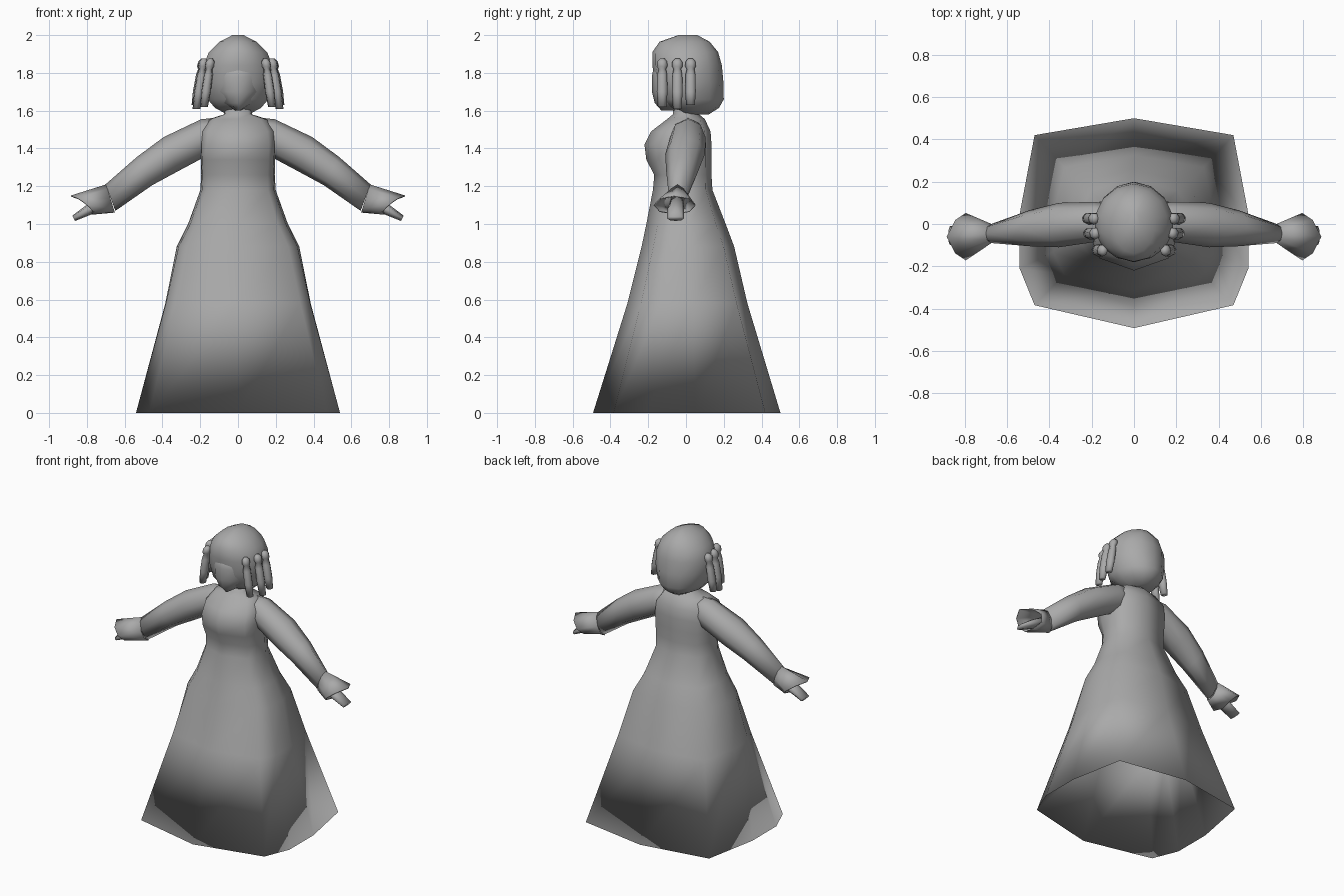
import bpy, bmesh, math
from mathutils import Vector

old = bpy.data.objects.get("Cube")
if old:
    bpy.data.objects.remove(old, do_unlink=True)

# One plain colour
clay = bpy.data.materials.new("plain_grey")
clay.use_nodes = True
grey = (0.4, 0.4, 0.4, 1)
clay.diffuse_color = grey
clay.node_tree.nodes["Principled BSDF"].inputs["Base Color"].default_value = grey


def loft(name, rings, capped=True, mirror=False, thick=0):
    """Skin a list of equal-length point rings."""
    bm = bmesh.new()
    rows = [[bm.verts.new(p) for p in ring] for ring in rings]
    n = len(rows[0])
    for a, b in zip(rows, rows[1:]):
        for i in range(n):
            j = (i + 1) % n
            bm.faces.new((a[i], a[j], b[j], b[i]))
    if capped:
        bm.faces.new(rows[0])
        bm.faces.new(rows[-1])
    bmesh.ops.recalc_face_normals(bm, faces=bm.faces)
    for f in bm.faces:
        f.smooth = True
    mesh = bpy.data.meshes.new(name)
    bm.to_mesh(mesh)
    bm.free()
    mesh.materials.append(clay)
    ob = bpy.data.objects.new(name, mesh)
    bpy.context.collection.objects.link(ob)
    if thick:
        mod = ob.modifiers.new("thickness", "SOLIDIFY")
        mod.thickness = thick
    if mirror:
        ob.modifiers.new("mirror", "MIRROR")


def oval(z, w, front, back, n=14):
    """Level oval with separate front and back depth."""
    pts = []
    for i in range(n):
        a = math.tau * i / n
        s, c = math.sin(a), math.cos(a)
        pts.append((w * s, -c * (front if c > 0 else back), z))
    return pts


def tube_ring(x, y, z, ry, rn, tilt, sag=0, n=8):
    """Oval across a limb; tilt leans its upper end outward, sag pulls in the sides."""
    up = Vector((math.sin(tilt), 0, math.cos(tilt)))
    pts = []
    for i in range(n):
        a = math.tau * i / n
        p = Vector((x, y, z)) + up * rn * math.cos(a)
        p += Vector((-sag * abs(math.sin(a)), ry * math.sin(a), 0))
        pts.append(p)
    return pts


# Dress: angular hem blending to a rounder bodice, hollow under the skirt
half = [(0, -1), (.87, -.78), (1, -.43), (1, .1), (.87, .84), (0, 1)]
outline = half + [(-x, y) for x, y in half[-2:0:-1]]


def dress_ring(z, w, front, back, roundness):
    pts = []
    for x, y in outline:
        length = math.hypot(x, y)
        k = 1 + (1 / length - 1) * roundness
        pts.append((x * k * w, y * k * (front if y < 0 else back), z))
    return pts


loft("dress", [dress_ring(*r) for r in [
    (.88, .30, .21, .23, .4),
    (.58, .36, .285, .3, .1),
    (0, .54, .492, .5, 0),
    (.58, .385, .31, .325, .1),
    (.88, .325, .235, .255, .4),
    (1.0, .265, .21, .21, .6),
    (1.18, .2, .175, .14, .6),
    (1.26, .195, .168, .135, .5),
    (1.34, .197, .21, .135, .4),
    (1.42, .2, .22, .135, .4),
    (1.49, .195, .185, .13, .5),
    (1.555, .155, .1, .1, .8),
    (1.58, .075, .07, .07, 1),
    (1.66, .06, .06, .06, 1)]])

# Sleeves with flared open cuffs
loft("sleeve", [tube_ring(*r) for r in [
    (.05, .01, 1.48, .07, .09, .05),
    (.185, .01, 1.455, .095, .1, .1),
    (.355, -.005, 1.37, .105, .098, .4),
    (.495, -.02, 1.28, .085, .085, .5),
    (.675, -.045, 1.14, .045, .075, .35)]], mirror=True)
loft("cuff", [tube_ring(*r) for r in [
    (.675, -.045, 1.135, .046, .078, .3),
    (.83, -.06, 1.1, .112, .075, .83, .035)]],
     capped=False, mirror=True, thick=.006)

# Hand tapering out of the cuff
loft("hand", [tube_ring(*r) for r in [
    (.68, -.045, 1.13, .035, .035, .5),
    (.79, -.055, 1.075, .045, .028, .5),
    (.87, -.055, 1.03, .045, .016, .5)]], mirror=True)

# Face with a pointed chin, just proud of the hair at the front
loft("face", [oval(*r) for r in [
    (1.6, .015, .13, 0),
    (1.64, .09, .165, .08),
    (1.7, .135, .18, .1),
    (1.78, .145, .181, .1),
    (1.86, .13, .165, .1)]])

# Bobbed hair
loft("hair", [oval(*r) for r in [
    (1.58, .06, -.03, .12),
    (1.615, .125, .08, .175),
    (1.66, .165, .14, .2),
    (1.75, .185, .165, .198),
    (1.84, .188, .178, .19),
    (1.91, .158, .178, .17),
    (1.965, .1, .14, .125),
    (2.0, .03, .04, .06)]])

# Hanging ringlets, each with a small knot on top
for number, (x, y, lean, foot) in enumerate([
        (.145, -.125, .035, 1.62), (.18, -.045, .04, 1.61), (.185, .025, .04, 1.63)]):
    profile = [(1.875, .012), (1.86, .024), (1.835, .026), (1.82, .018),
               (1.79, .024), (1.7, .026), (foot, .021)]
    rings = []
    for z, r in profile:
        drop = (1.875 - z) / (1.875 - foot)
        rings.append([(px + x + lean * drop, py + y, z)
                      for px, py, z in oval(z, r, r * 1.15, r * 1.15, 7)])
    loft("ringlet_%d" % (number + 1), rings, mirror=True)
